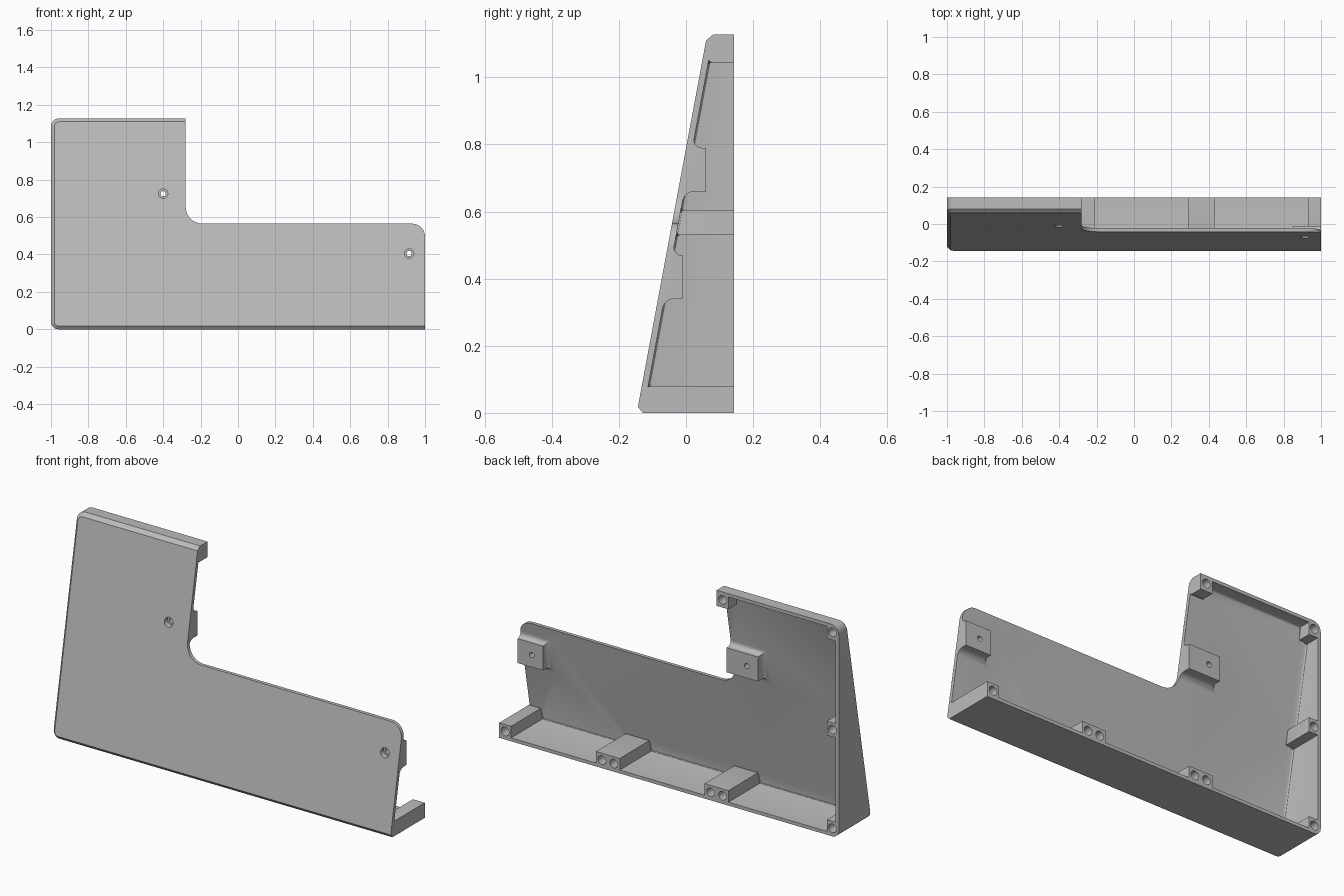
import bpy, bmesh, math
from mathutils import Vector, Matrix

cube = bpy.data.objects.get("Cube")
if cube:
    bpy.data.objects.remove(cube, do_unlink=True)

BACK, TOP, LEDGE, NOTCH = 0.143, 1.128, 0.565, -0.28
WALL, PLATE, CHAMFER = 0.018, 0.019, 0.018

grey = bpy.data.materials.new("plastic_grey")
grey.use_nodes = True
grey.diffuse_color = (0.5, 0.5, 0.5, 1)
grey.node_tree.nodes["Principled BSDF"].inputs["Base Color"].default_value = (0.5, 0.5, 0.5, 1)


def slope(z):
    """Depth of the leaning front face at height z."""
    return -0.143 + (z - 0.02) * 0.186


def rounded(corners, steps=8):
    """Outline from (x, z, radius) right-angled corners."""
    pts = []
    for i, (x, z, r) in enumerate(corners):
        p = Vector((x, z))
        if r <= 0:
            pts.append(p)
            continue
        a = (Vector(corners[i - 1][:2]) - p).normalized() * r
        b = (Vector(corners[(i + 1) % len(corners)][:2]) - p).normalized() * r
        for k in range(steps + 1):
            t = k / steps * math.pi / 2
            pts.append(p + a * (1 - math.sin(t)) + b * (1 - math.cos(t)))
    return pts


def loft(name, rings, bevel=0):
    """Solid through rings of 3D points; optional rounding of the first cap."""
    bm = bmesh.new()
    vs = [[bm.verts.new(p) for p in ring] for ring in rings]
    n = len(rings[0])
    for a, b in zip(vs, vs[1:]):
        for i in range(n):
            j = (i + 1) % n
            bm.faces.new((a[i], a[j], b[j], b[i]))
    cap = bm.faces.new(vs[0][::-1])
    bm.faces.new(vs[-1])
    if bevel:
        bmesh.ops.bevel(bm, geom=list(cap.edges), offset=bevel, segments=3,
                        profile=0.5, affect='EDGES')
    bmesh.ops.remove_doubles(bm, verts=bm.verts, dist=1e-5)
    bmesh.ops.recalc_face_normals(bm, faces=bm.faces)
    return to_object(name, bm)


def to_object(name, bm):
    mesh = bpy.data.meshes.new(name)
    bm.to_mesh(mesh)
    bm.free()
    ob = bpy.data.objects.new(name, mesh)
    bpy.context.collection.objects.link(ob)
    mesh.materials.append(grey)
    return ob


def pins(name, spots, radius, y0, y1):
    """Row of cylinders along y at the given (x, z) spots."""
    bm = bmesh.new()
    for x, z in spots:
        m = Matrix.Translation((x, (y0 + y1) / 2, z)) @ Matrix.Rotation(math.pi / 2, 4, 'X')
        bmesh.ops.create_cone(bm, cap_ends=True, segments=24, radius1=radius,
                              radius2=radius, depth=y1 - y0, matrix=m)
    return to_object(name, bm)


def combine(target, tool, operation):
    mod = target.modifiers.new(tool.name, 'BOOLEAN')
    mod.object, mod.operation, mod.solver = tool, operation, 'EXACT'
    bpy.context.view_layer.objects.active = target
    bpy.ops.object.modifier_apply(modifier=mod.name)
    bpy.data.objects.remove(tool, do_unlink=True)


# Outer block: L-shaped outline with a chamfered leaning front
def outline(c):
    return rounded([(-1 + c, c, 0.04 - c), (1, c, 0), (1, LEDGE, 0.07),
                    (NOTCH, LEDGE, 0.09), (NOTCH, TOP - c, 0), (-1 + c, TOP - c, 0.045 - c)])


full, inset = outline(0), outline(CHAMFER)
cover = loft("cover_shell", [
    [(p.x, slope(p.y), p.y) for p in inset],
    [(p.x, slope(p.y) + CHAMFER, p.y) for p in full],
    [(p.x, BACK, p.y) for p in full]])

# Cavity: leaves thin walls and the screw bosses along them
LOW, HIGH, SIDE = 0.08, 1.045, -0.93
cavity = [(SIDE, LOW), (SIDE, WALL)]
for x in (-0.35, 0.29):
    cavity += [(x, WALL), (x, LOW), (x + 0.14, LOW), (x + 0.14, WALL)]
cavity += [(0.93, WALL), (0.93, LOW), (1.2, LOW), (1.2, HIGH), (-0.35, HIGH),
           (-0.35, TOP - WALL), (SIDE, TOP - WALL), (SIDE, HIGH), (WALL - 1, HIGH),
           (WALL - 1, 0.605), (SIDE, 0.605), (SIDE, 0.53), (WALL - 1, 0.53), (WALL - 1, LOW)]
cutter = loft("cavity_cutter", [[(x, slope(z) + PLATE, z) for x, z in cavity],
                                [(x, BACK + 0.1, z) for x, z in cavity]], bevel=0.01)
combine(cover, cutter, 'DIFFERENCE')


# Mounting posts: blocks that flare into the plate, flush with its open edge
def post(name, x, z, edge, y_end, half=0.065, r=0.028):
    rings = []
    for k in range(-1, 7):
        a = max(k, 0) / 6 * math.pi / 2
        out = r * (1 - math.sin(a))
        rise = r * (1 - math.cos(a)) if k >= 0 else -0.008
        x0, z0, z1 = x - half - out, z - half - out, z + half + out
        rings.append([(px, slope(pz) + PLATE + rise, pz)
                      for px, pz in ((x0, z0), (edge, z0), (edge, z1), (x0, z1))])
    rings.append([(px, y_end, pz) for px, _, pz in rings[-1]])
    return loft(name, rings)


mounts = [(-0.4, 0.725), (0.915, 0.405)]
combine(cover, post("upper_post", *mounts[0], NOTCH, 0.06), 'UNION')
combine(cover, post("lower_post", *mounts[1], 1.0, -0.01), 'UNION')

# Screw holes: blind ones in the bosses, counterbored through the posts
boss_holes = [(x, 0.043) for x in (-0.962, -0.315, -0.245, 0.325, 0.395, 0.965)]
boss_holes += [(-0.962, 0.568), (-0.962, 1.086), (-0.315, 1.086)]
combine(cover, pins("boss_holes", boss_holes, 0.023, BACK - 0.06, BACK + 0.05), 'DIFFERENCE')
combine(cover, pins("through_holes", mounts, 0.014, -0.3, 0.3), 'DIFFERENCE')
for spot in mounts:
    combine(cover, pins("counterbore", [spot], 0.025, -0.3, slope(spot[1]) + 0.025), 'DIFFERENCE')

bpy.ops.object.select_all(action='DESELECT')
cover.select_set(True)
bpy.context.view_layer.objects.active = cover
bpy.ops.object.shade_smooth_by_angle(angle=math.radians(30))
